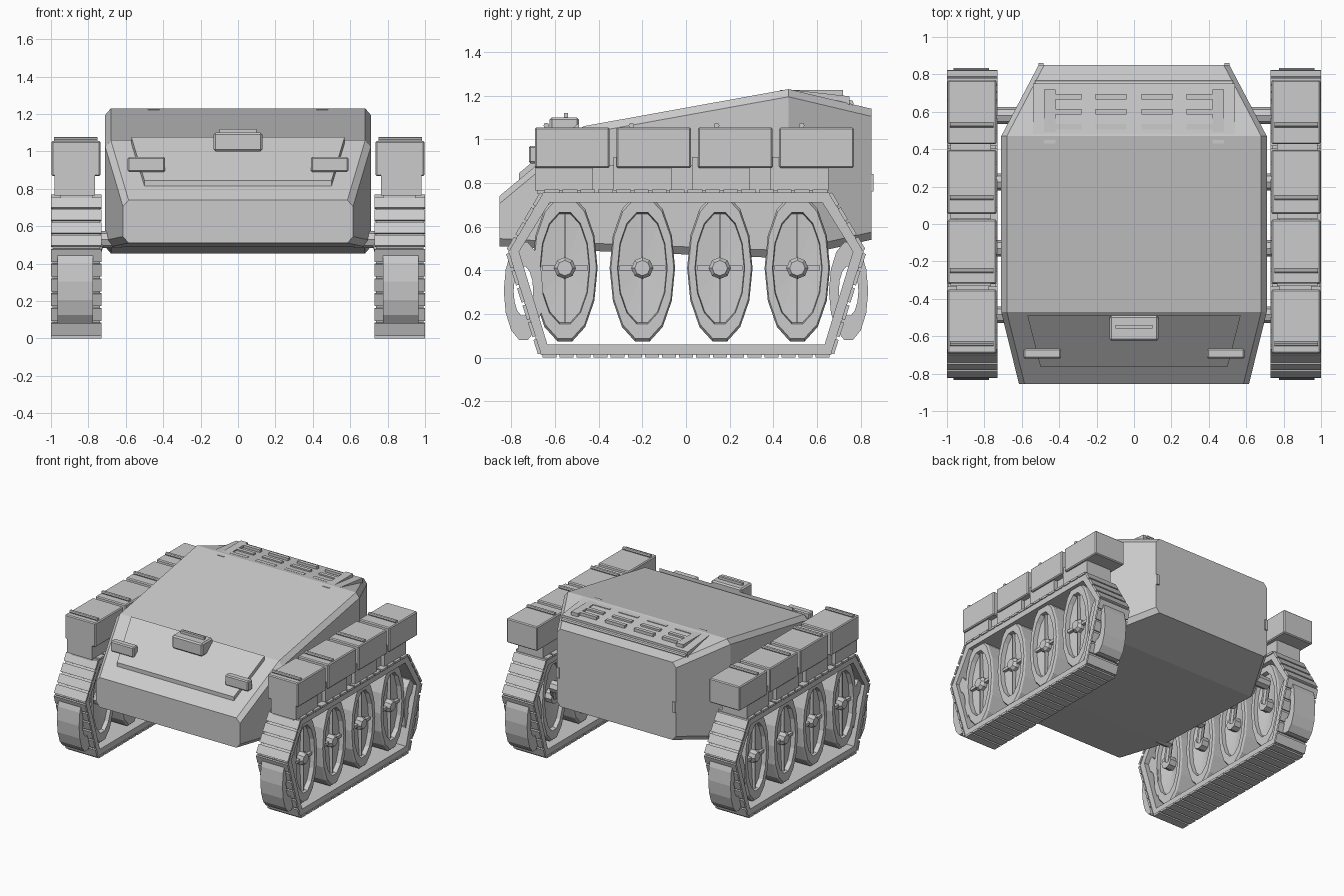
import bpy, bmesh, math
from mathutils import Vector, Matrix

if "Cube" in bpy.data.objects:
    bpy.data.objects.remove(bpy.data.objects["Cube"])


def finish(name, bm, mirror=False, bevel=0):
    bmesh.ops.recalc_face_normals(bm, faces=bm.faces[:])
    me = bpy.data.meshes.new(name)
    bm.to_mesh(me)
    bm.free()
    ob = bpy.data.objects.new(name, me)
    bpy.context.collection.objects.link(ob)
    if bevel:
        b = ob.modifiers.new("bevel", 'BEVEL')
        b.width, b.segments = bevel, 1
    if mirror:
        ob.modifiers.new("mirror", 'MIRROR')
    return ob


def add_box(bm, x0, x1, y0, y1, z0, z1):
    m = Matrix.Translation(((x0 + x1) / 2, (y0 + y1) / 2, (z0 + z1) / 2))
    bmesh.ops.create_cube(bm, size=1, matrix=m @ Matrix.Diagonal((x1 - x0, y1 - y0, z1 - z0, 1)))


def loft(bm, rings, closed=False):
    vs = [[bm.verts.new(p) for p in r] for r in rings]
    n = len(vs[0])
    for i in range(len(vs) if closed else len(vs) - 1):
        a, b = vs[i], vs[(i + 1) % len(vs)]
        for j in range(n):
            k = (j + 1) % n
            bm.faces.new((a[j], a[k], b[k], b[j]))
    if not closed:
        bm.faces.new(vs[0])
        bm.faces.new(vs[-1])


def ring(x, y, z, ry, rz, n):
    return [(x, y + ry * math.cos(2 * math.pi * i / n), z + rz * math.sin(2 * math.pi * i / n))
            for i in range(n)]


def rod(bm, p, q, r, n=8):
    p, q = Vector(p), Vector(q)
    rot = (q - p).to_track_quat('Z', 'Y').to_matrix().to_4x4()
    bmesh.ops.create_cone(bm, cap_ends=True, segments=n, radius1=r, radius2=r,
                          depth=(q - p).length, matrix=Matrix.Translation((p + q) / 2) @ rot)


# hull: chamfered cross-sections along y (y, half width, bottom, top)
bm = bmesh.new()
rings = []
for y, w, zb, zt in [(-.855, .615, .51, .74), (-.47, .71, .49, 1.06),
                     (.47, .71, .455, 1.23), (.85, .51, .54, 1.14)]:
    half = [(w - .03, zb), (w, zb + .035), (w, zt - .035), (w - .03, zt)]
    rings.append([(x, y, z) for x, z in half] + [(-x, y, z) for x, z in reversed(half)])
loft(bm, rings)
finish("hull", bm)

# sloped front hatch panel
bm = bmesh.new()
flat = [(-.57, -.49, 1.043), (.57, -.49, 1.043), (.50, -.765, .812), (-.50, -.765, .812)]
loft(bm, [flat, [(x, y, z + .033) for x, y, z in flat]])
finish("front_hatch", bm)

# viewing box and its top slit
bm = bmesh.new()
add_box(bm, -.13, .13, -.625, -.49, 1.0, 1.10)
finish("viewing_box", bm, bevel=.01)
bm = bmesh.new()
add_box(bm, -.10, .10, -.56, -.54, 1.09, 1.12)
finish("viewing_box_ridge", bm)

# headlights
bm = bmesh.new()
add_box(bm, .39, .59, -.72, -.665, .89, .97)
finish("headlights", bm, True, .008)

# rear engine deck with straps and vent slats
bm = bmesh.new()
loft(bm, [[(x, .475, 1.20), (x, .475, 1.228), (x, .75, 1.197), (x, .75, 1.14)] for x in (-.54, .54)])
finish("engine_deck", bm)
bm = bmesh.new()
add_box(bm, .42, .48, .43, .72, 1.19, 1.226)
finish("deck_straps", bm, True)
bm = bmesh.new()
for x0, x1 in ((.04, .205), (.28, .42)):
    for y in (.52, .60, .68):
        add_box(bm, x0, x1, y - .014, y + .014, 1.19, 1.226)
finish("vent_slats", bm, True)
bm = bmesh.new()
rod(bm, (-.53, .752, 1.165), (.53, .752, 1.165), .016)
finish("deck_rear_rail", bm)

# rear tow hooks
bm = bmesh.new()
add_box(bm, .485, .51, .825, .86, .76, .84)
finish("rear_hooks", bm, True)

# track belt: hexagonal loop, then pads along each side
outer = [(-.665, .012), (.665, .012), (.815, .485), (.655, .757), (-.655, .757), (-.815, .485)]
inner = [(-.635, .06), (.635, .06), (.765, .485), (.625, .71), (-.625, .71), (-.765, .485)]
bm = bmesh.new()
loft(bm, [[(x, y, z) for x, (y, z) in ((.737, o), (.993, o), (.993, i), (.737, i))]
          for o, i in zip(outer, inner)], closed=True)
finish("track_belt", bm, True)
bm = bmesh.new()
for i, a in enumerate(outer):
    a, b = Vector(a), Vector(outer[(i + 1) % 6])
    d = (b - a).normalized()
    nrm = Vector((d.y, -d.x))
    count = max(1, round((b - a).length / .08))
    step = (b - a) / count
    for k in range(count):
        p, q = a + step * k + d * .007, a + step * (k + 1) - d * .007
        quad = [p - nrm * .004, q - nrm * .004, q + nrm * .012, p + nrm * .012]
        loft(bm, [[(x, v.x, v.y) for v in quad] for x in (.73, 1.0)])
finish("track_pads", bm, True)

# road wheels: oval dished bodies with spokes, hubs and swing arms
wheel_y = (-.555, -.2, .155, .51)
wz = .41
wheels, spokes, hubs, arms = (bmesh.new() for _ in range(4))
for y in wheel_y:
    loft(wheels, [ring(x, y, wz, .15 * s, .345 * s, 14) for x, s in
                  ((.82, .15), (.80, .74), (.77, .76), (.77, .96), (.785, 1), (.95, 1),
                   (.965, .96), (.965, .76), (.93, .74), (.92, .15))])
    add_box(spokes, .915, .95, y - .105, y + .105, wz - .011, wz + .011)
    add_box(spokes, .915, .95, y - .004, y + .004, wz - .25, wz + .25)
    loft(hubs, [ring(x, y, wz, r, r, 8) for x, r in ((.76, .05), (.95, .05), (.97, .035))])
    rod(arms, (.62, y + .07, .53), (.735, y + .07, .53), .045)
    rod(arms, (.735, y + .07, .53), (.77, y, wz), .025)
finish("road_wheels", wheels, True)
finish("wheel_spokes", spokes, True)
finish("wheel_hubs", hubs, True)
finish("suspension_arms", arms, True)

# end wheels: open oval rings at front and rear of the track
bm = bmesh.new()
for y in (-.745, .745):
    loft(bm, [ring(x, y, .305, .09 * s, .23 * s, 14) for x, s in
              ((.775, .5), (.775, 1), (.965, 1), (.965, .5))], closed=True)
finish("end_wheels", bm, True)

# stowage boxes over the tracks, with supports and top rods
boxes, supports, rods = bmesh.new(), bmesh.new(), bmesh.new()
add_box(supports, .775, .95, -.68, .64, .75, .88)
for i in range(4):
    y = -.692 + i * .373
    add_box(boxes, .735, .997, y, y + .342, .868, 1.055)
    y0 = -.692 + i * .36
    add_box(supports, .765, .98, y0, y0 + .265, .765, .92)
    yr = -.64 + i * .39
    rod(rods, (.75, yr, 1.063), (.985, yr, 1.063), .013)
finish("stowage_boxes", boxes, True, .007)
finish("stowage_supports", supports, True)
finish("stowage_rods", rods, True)
